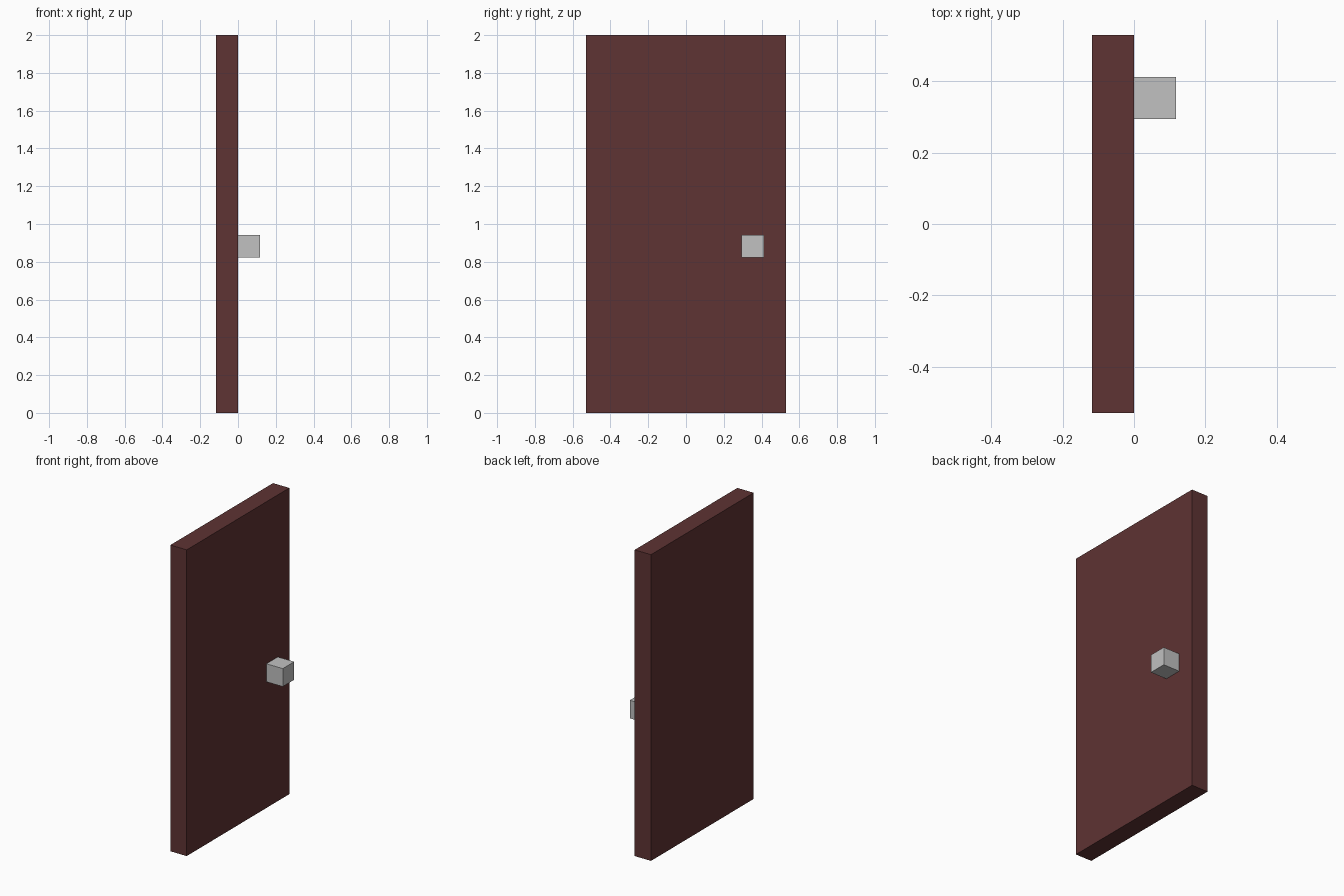
import bpy

if "Cube" in bpy.data.objects:
    bpy.data.objects.remove(bpy.data.objects["Cube"])

U = 1 / 17  # the model sits on a regular grid of this size


def material(name, rgb):
    mat = bpy.data.materials.new(name)
    mat.diffuse_color = (*rgb, 1.0)
    mat.use_nodes = True
    mat.node_tree.nodes["Principled BSDF"].inputs["Base Color"].default_value = mat.diffuse_color
    return mat


def box(name, low, high, mat):
    """Box between two corners given in grid units."""
    centre = [(a + b) / 2 * U for a, b in zip(low, high)]
    size = [(b - a) * U for a, b in zip(low, high)]
    bpy.ops.mesh.primitive_cube_add(size=1, location=centre)
    obj = bpy.context.object
    obj.name = name
    obj.scale = size
    bpy.ops.object.transform_apply(location=False, rotation=False, scale=True)
    obj.data.materials.append(mat)
    return obj


wood = material("dark red wood", (0.112, 0.033, 0.033))
metal = material("light grey metal", (0.533, 0.533, 0.533))

# Door slab
box("door_panel", (-2, -9, 0), (0, 9, 34), wood)
# Square knob on the right face
box("door_knob", (0, 5, 14), (2, 7, 16), metal)
